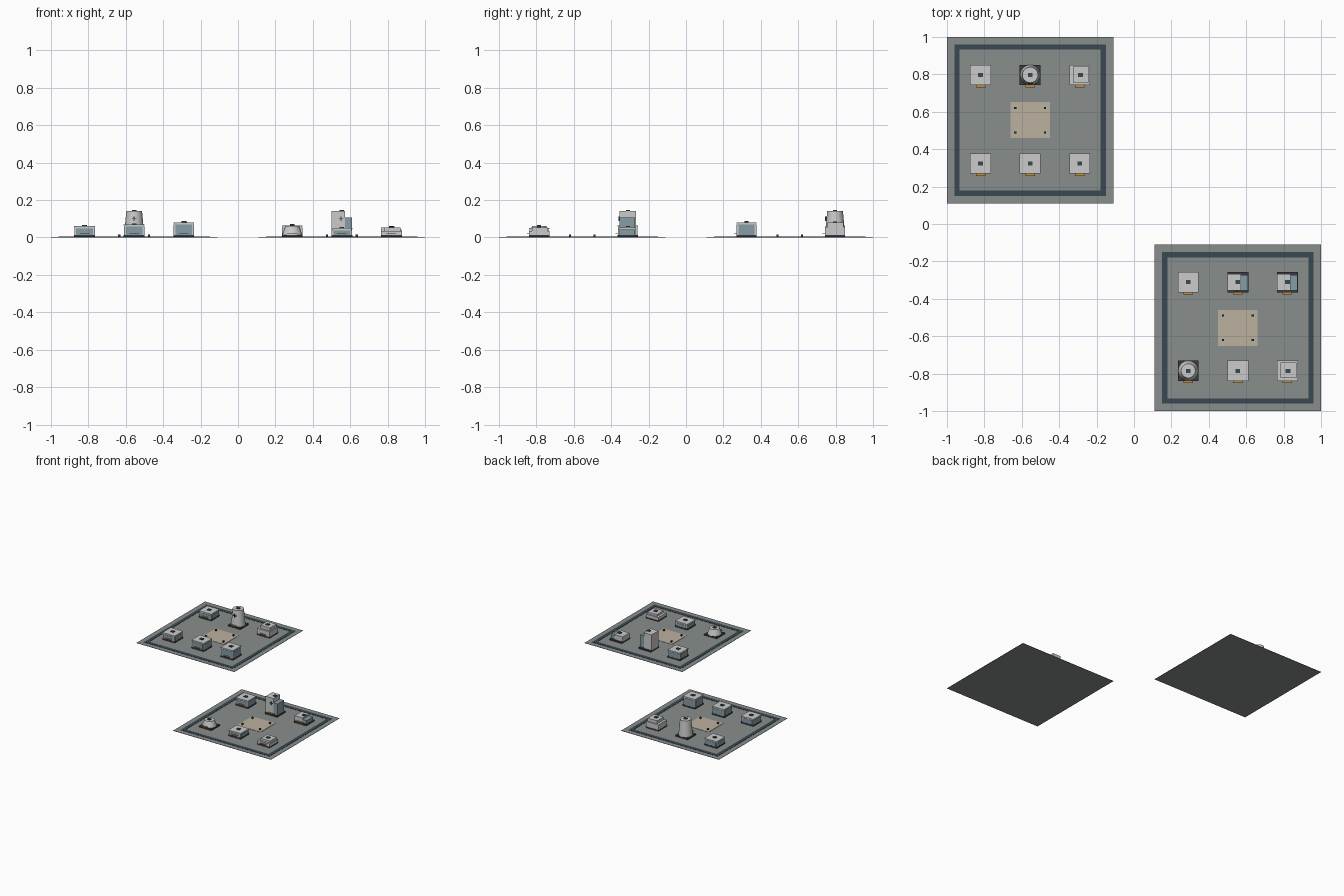
import bpy

if "Cube" in bpy.data.objects:
    bpy.data.objects.remove(bpy.data.objects["Cube"])

def mat(name, c):
    m = bpy.data.materials.new(name)
    m.diffuse_color = (*c, 1)
    m.use_nodes = True
    m.node_tree.nodes["Principled BSDF"].inputs["Base Color"].default_value = m.diffuse_color
    return m

PAVE = mat("paving", (0.25, 0.27, 0.26))
ROAD = mat("road", (0.04, 0.065, 0.085))
SAND = mat("sand", (0.50, 0.44, 0.34))
WALL = mat("concrete", (0.55, 0.57, 0.54))
GLASS = mat("glass", (0.24, 0.34, 0.39))
DARK = mat("dark", (0.04, 0.045, 0.05))
GOLD = mat("gold", (0.50, 0.27, 0.06))

def box(name, x, y, z0, sx, sy, z1, m):
    bpy.ops.mesh.primitive_cube_add(size=1, location=(x, y, (z0 + z1) / 2))
    o = bpy.context.object
    o.name = name
    o.scale = (sx, sy, z1 - z0)
    o.data.materials.append(m)
    return o

W, D, BASE = 0.112, 0.108, 0.013

# plinth, roof unit and entrance canopy shared by every building
def common(x, y, top, rx=0.0):
    box("plinth", x, y, 0.001, W, D, BASE, DARK)
    box("roof_unit", x + rx, y, top, 0.026, 0.022, top + 0.006, ROAD)
    box("entrance_canopy", x, y - 0.059, 0.02, 0.05, 0.014, 0.024, GOLD)

# concrete block with glass panels on all four sides and a roof slab
def block(x, y, h):
    common(x, y, h)
    box("block_walls", x, y, BASE, W - 0.006, D - 0.006, h - 0.004, WALL)
    zt = h - 0.012
    box("glass_front_back", x, y, BASE, W - 0.022, D - 0.002, zt, GLASS)
    box("glass_sides", x, y, BASE, W - 0.002, D - 0.022, zt, GLASS)
    box("roof_slab", x, y, h - 0.006, W, D, h, WALL)

def stepped(x, y, h1, h2):
    common(x, y, h2, 0.004)
    box("lower_tier", x, y, BASE, W, D, h1, WALL)
    box("upper_tier", x + 0.006, y + 0.003, h1, 0.085, 0.085, h2, WALL)

def round_tower(x, y, r1, r2, h):
    common(x, y, h)
    bpy.ops.mesh.primitive_cone_add(vertices=24, radius1=r1, radius2=r2, depth=h - BASE,
                                    location=(x, y, (h + BASE) / 2))
    o = bpy.context.object
    o.name = "round_tower"
    o.data.materials.append(WALL)
    bpy.ops.object.shade_smooth_by_angle()

# tall concrete slab with a lower glass wing on its right
def twin(x, y, h1, h2):
    common(x, y, h1)
    box("tall_slab", x - 0.02, y, BASE, 0.072, 0.088, h1, WALL)
    box("glass_wing", x + 0.035, y - 0.004, BASE, 0.038, 0.082, h2, GLASS)

def cross(x, y, z):
    box("cross_upright", x, y, z - 0.013, 0.005, 0.012, z + 0.013, DARK)
    box("cross_bar", x, y, z - 0.0025, 0.026, 0.012, z + 0.0025, DARK)

# ground plate, ring road, plaza and lamps
def district(cx, cy):
    box("ground_plate", cx, cy, 0, 0.89, 0.89, 0.002, PAVE)
    for s in (-1, 1):
        box("road_x", cx, cy + s * 0.391, 0.002, 0.81, 0.028, 0.004, ROAD)
        box("road_y", cx + s * 0.391, cy, 0.002, 0.028, 0.754, 0.004, ROAD)
        for t in (-1, 1):
            box("lamp", cx + s * 0.08, cy + t * 0.066, 0.003, 0.011, 0.011, 0.016, DARK)
    box("plaza", cx, cy, 0.002, 0.212, 0.192, 0.004, SAND)

DX, DY = 0.265, 0.237
ax, ay, bx, by = -0.555, 0.56, 0.555, -0.548
district(-0.555, 0.555)
district(0.555, -0.555)

# back left district
block(ax - DX, ay - DY, 0.06)
block(ax, ay - DY, 0.07)
block(ax + DX, ay - DY, 0.081)
block(ax - DX, ay + DY, 0.058)
round_tower(ax, ay + DY, 0.054, 0.042, 0.142)
cross(ax, ay + DY - 0.047, 0.1)
stepped(ax + DX, ay + DY, 0.055, 0.08)

# front right district
block(bx - DX, by + DY, 0.065)
twin(bx, by + DY, 0.142, 0.108)
cross(bx - 0.005, by + DY - 0.044, 0.1)
twin(bx + DX, by + DY, 0.054, 0.042)
round_tower(bx - DX, by - DY, 0.054, 0.038, 0.06)
block(bx, by - DY, 0.05)
stepped(bx + DX, by - DY, 0.035, 0.052)
